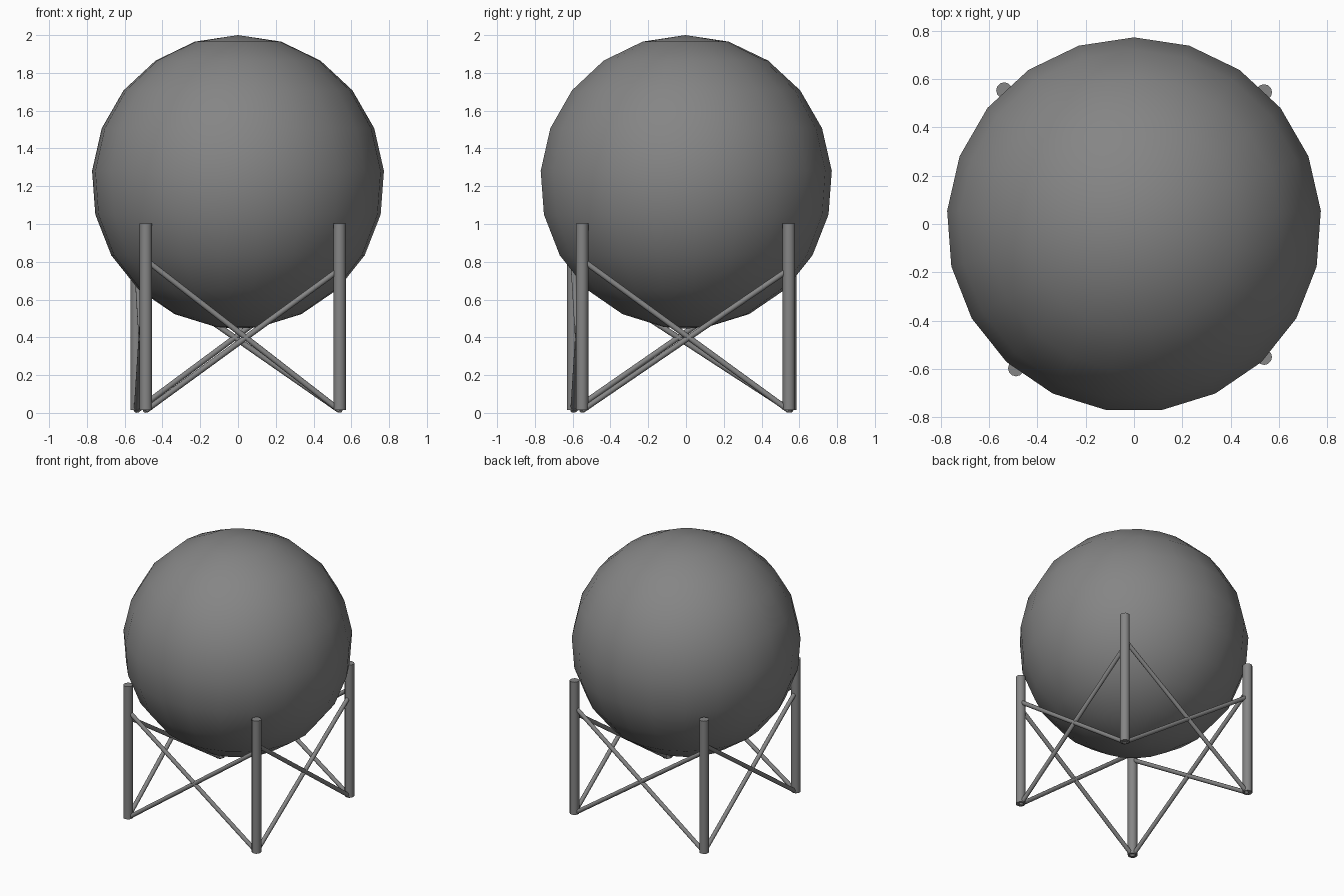
import bpy, bmesh
from math import pi, sin, cos
from mathutils import Vector, Matrix

if "Cube" in bpy.data.objects:
    bpy.data.objects.remove(bpy.data.objects["Cube"])

steel = bpy.data.materials.new("dark_grey")
steel.diffuse_color = (0.235, 0.235, 0.235, 1)
steel.use_nodes = True
steel.node_tree.nodes["Principled BSDF"].inputs["Base Color"].default_value = steel.diffuse_color


def finish(bm, name, angle=40):
    bmesh.ops.recalc_face_normals(bm, faces=bm.faces)
    mesh = bpy.data.meshes.new(name)
    bm.to_mesh(mesh)
    bm.free()
    mesh.materials.append(steel)
    obj = bpy.data.objects.new(name, mesh)
    bpy.context.collection.objects.link(obj)
    bpy.ops.object.select_all(action='DESELECT')
    obj.select_set(True)
    bpy.context.view_layer.objects.active = obj
    bpy.ops.object.shade_smooth_by_angle(angle=angle * pi / 180)
    return obj


def rod(name, a, b, radius, sides=12):
    a, b = Vector(a), Vector(b)
    axis = b - a
    turn = axis.to_track_quat('Z', 'Y').to_matrix().to_4x4()
    bm = bmesh.new()
    bmesh.ops.create_cone(bm, cap_ends=True, segments=sides, radius1=radius, radius2=radius,
                          depth=axis.length, matrix=Matrix.Translation((a + b) / 2) @ turn)
    return finish(bm, name)


# Tank: a half circle profile with 21-sided spacing, spun in 21 steps
R, CY, CZ, N = 0.777, -0.003, 1.223, 21
step = 2 * pi / N
angles = [i * step for i in range(11)] + [pi]
bm = bmesh.new()
profile = [bm.verts.new((0, CY + R * sin(t), CZ + R * cos(t))) for t in angles]
edges = [bm.edges.new(pair) for pair in zip(profile, profile[1:])]
bmesh.ops.spin(bm, geom=profile + edges, cent=(0, CY, 0), axis=(0, 0, 1),
               angle=2 * pi, steps=N, use_duplicate=False)
bmesh.ops.remove_doubles(bm, verts=bm.verts, dist=0.0005)
finish(bm, "spherical_tank")

# Legs, counter-clockwise from the front left
legs = [("front_left", -0.488, -0.597), ("front_right", 0.538, -0.55),
        ("back_right", 0.538, 0.545), ("back_left", -0.537, 0.553)]
for name, x, y in legs:
    rod(name + "_leg", (x, y, 0.014), (x, y, 1.003), 0.033)

# Crossed braces between neighbouring legs
sides = ["front", "right", "back", "left"]
for i, side in enumerate(sides):
    _, ax, ay = legs[i]
    _, bx, by = legs[(i + 1) % 4]
    rod(side + "_brace_a", (ax, ay, 0.81), (bx, by, 0.013), 0.015)
    rod(side + "_brace_b", (bx, by, 0.76), (ax, ay, 0.013), 0.015)
